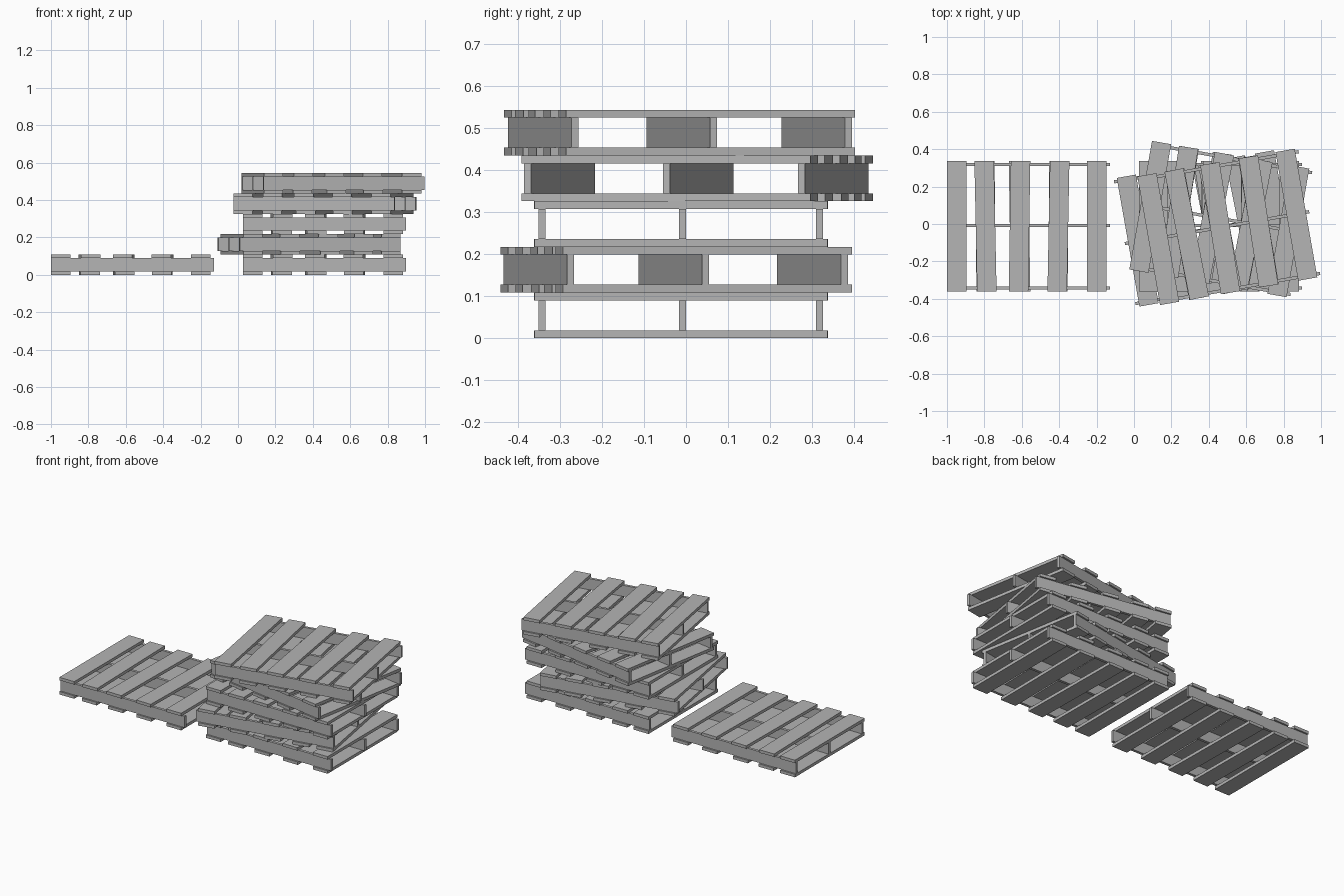
import bpy
import bmesh
from math import radians
from mathutils import Matrix

if "Cube" in bpy.data.objects:
    bpy.data.objects.remove(bpy.data.objects["Cube"], do_unlink=True)

LENGTH, DEPTH = 0.872, 0.698      # pallet footprint
BOARD_W, BOARD_T = 0.104, 0.0187  # deck board section
PITCH = 0.1086                    # height of one pallet
STRINGER_T = 0.017

wood = bpy.data.materials.new("pale_grey_wood")
wood.use_nodes = True
grey = (0.46, 0.46, 0.46, 1)
wood.diffuse_color = grey
wood.node_tree.nodes["Principled BSDF"].inputs["Base Color"].default_value = grey


def box_mesh(name, size):
    bm = bmesh.new()
    bmesh.ops.create_cube(bm, size=1, matrix=Matrix.Diagonal((*size, 1)))
    mesh = bpy.data.meshes.new(name)
    bm.to_mesh(mesh)
    bm.free()
    mesh.materials.append(wood)
    return mesh


board_mesh = box_mesh("deck_board", (BOARD_W, DEPTH, BOARD_T))
stringer_mesh = box_mesh("stringer", (LENGTH, STRINGER_T, PITCH - 2 * BOARD_T))


def place(name, mesh, base, loc, turn=0):
    ob = bpy.data.objects.new(name, mesh)
    ob.matrix_world = base @ Matrix.Translation(loc) @ Matrix.Rotation(radians(turn), 4, "Z")
    bpy.context.collection.objects.link(ob)


# Deck boards: position along the pallet, slight skew of top and bottom board
BOARDS = [(-0.384, 0, 0), (-0.23, 1.2, 0.6), (-0.048, -0.9, 0.9),
          (0.16, -1.1, -0.5), (0.366, 0, 0)]


def pallet(name, x, y, level, turn):
    base = Matrix.Translation((x, y, level * PITCH)) @ Matrix.Rotation(radians(turn), 4, "Z")
    # Three upright stringers
    for part, sy in (("front", -0.331), ("middle", 0.004), ("back", 0.33)):
        place(f"{name}_{part}_stringer", stringer_mesh, base, (0, sy, PITCH / 2))
    # Bottom and top decks
    for i, (bx, top_skew, bottom_skew) in enumerate(BOARDS, 1):
        place(f"{name}_bottom_board_{i}", board_mesh, base, (bx, 0, BOARD_T / 2), bottom_skew)
        place(f"{name}_top_board_{i}", board_mesh, base, (bx, 0, PITCH - BOARD_T / 2), top_skew)


# Lone pallet beside a loosely twisted stack of five
pallet("single_pallet", -0.564, -0.012, 0, 0)
pallet("stack_pallet_1", 0.463, -0.012, 0, 0)
pallet("stack_pallet_2", 0.380, -0.025, 1, 190)
pallet("stack_pallet_3", 0.463, -0.012, 2, 0)
pallet("stack_pallet_4", 0.465, 0.025, 3, -10)
pallet("stack_pallet_5", 0.508, -0.014, 4, 10)
